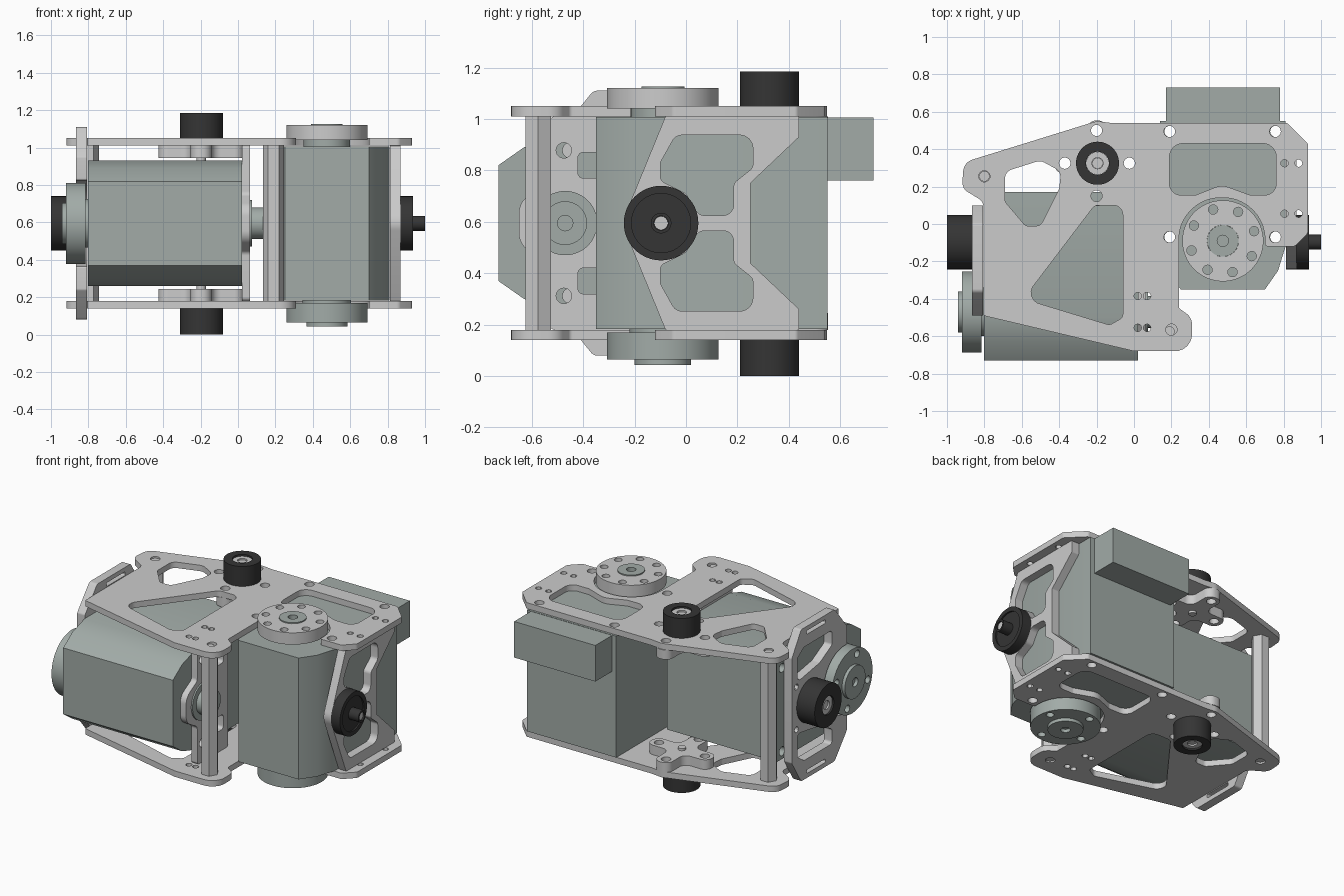
import bpy
from math import sin, cos, tan, pi
from mathutils import Vector, Matrix

if "Cube" in bpy.data.objects:
    bpy.data.objects.remove(bpy.data.objects["Cube"])

ZC = 0.595                                       # mid height of the frame
UP = Matrix.Identity(4)                          # local z -> world z
SIDE = Matrix(((0, 0, 1, 0), (1, 0, 0, 0), (0, 1, 0, 0), (0, 0, 0, 1)))  # (u,v,w) -> (y,z,x)


def material(name, rgb):
    m = bpy.data.materials.new(name)
    m.diffuse_color = (*rgb, 1)
    m.use_nodes = True
    m.node_tree.nodes["Principled BSDF"].inputs["Base Color"].default_value = m.diffuse_color
    return m


CASE = material("case_grey_green", (0.36, 0.41, 0.39))
BLACK = material("black_rubber", (0.035, 0.035, 0.035))


def rounded(points, default=0.02, steps=6):
    """Polygon with a true arc at every corner; points are (x, y[, radius])."""
    out, n = [], len(points)
    for i, q in enumerate(points):
        r = q[2] if len(q) > 2 else default
        p = Vector(q[:2])
        a = (Vector(points[i - 1][:2]) - p).normalized()
        b = (Vector(points[(i + 1) % n][:2]) - p).normalized()
        half = a.angle(b) / 2
        if r == 0 or half > 1.54:
            out.append(p)
            continue
        c = p + (a + b).normalized() * r / sin(half)
        s, e = p + a * r / tan(half) - c, p + b * r / tan(half) - c
        k = 2 * steps if r > 0.1 else steps
        out += [c + s.lerp(e, j / k).normalized() * r for j in range(k + 1)]
    return out


def circle(x, y, r, n=24):
    return [Vector((x + r * cos(2 * pi * i / n), y + r * sin(2 * pi * i / n))) for i in range(n)]


def slab(name, loops, z0, z1, mat=None, frame=UP):
    """Extrude the first loop between z0 and z1; the other loops become holes."""
    cu = bpy.data.curves.new(name, 'CURVE')
    cu.dimensions, cu.fill_mode, cu.extrude = '2D', 'BOTH', (z1 - z0) / 2
    for loop in loops:
        sp = cu.splines.new('POLY')
        sp.points.add(len(loop) - 1)
        for pt, v in zip(sp.points, loop):
            pt.co = (v[0], v[1], 0, 1)
        sp.use_cyclic_u = True
    tmp = bpy.data.objects.new(name + "_curve", cu)
    bpy.context.collection.objects.link(tmp)
    mesh = bpy.data.meshes.new_from_object(tmp.evaluated_get(bpy.context.evaluated_depsgraph_get()))
    bpy.data.objects.remove(tmp)
    mesh.transform(frame @ Matrix.Translation((0, 0, (z0 + z1) / 2)))
    mesh.materials.clear()
    if mat:
        mesh.materials.append(mat)
    ob = bpy.data.objects.new(name, mesh)
    bpy.context.collection.objects.link(ob)
    bpy.ops.object.select_all(action='DESELECT')
    ob.select_set(True)
    bpy.context.view_layer.objects.active = ob
    bpy.ops.object.shade_smooth_by_angle()
    return ob


def disc(name, x, y, r, z0, z1, mat=None, frame=UP, hole=0, n=48):
    loops = [circle(x, y, r, n)] + ([circle(x, y, hole)] if hole else [])
    return slab(name, loops, z0, z1, mat, frame)


def flip(points):
    """Mirror a (y, z) profile about the mid height."""
    return [(p[0], 2 * ZC - p[1], *p[2:]) for p in reversed(points)]


# Top and bottom frame plates with windows and screw holes
outline = rounded([
    (0.24, -0.45, 0.02), (0.31, -0.50, 0.07), (0.31, -0.68, 0.09), (0.0, -0.68, 0.03),
    (-0.805, -0.49, 0.01), (-0.805, 0.12, 0.05), (-0.92, 0.19, 0.06), (-0.91, 0.33, 0.07),
    (-0.2, 0.55, 0.08), (-0.12, 0.54, 0), (0.82, 0.54), (0.93, 0.43), (0.93, -0.05, 0.03),
    (0.86, -0.12, 0.03), (0.70, -0.12, 0.015), (0.70, 0.14, 0.222), (0.24, 0.14, 0.222)])
windows = [
    rounded([(-0.06, 0.1, 0.05), (-0.21, 0.1, 0.04), (-0.59, -0.40, 0.06), (-0.13, -0.54, 0.04),
             (-0.06, -0.50, 0.03)]),
    rounded([(-0.69, 0.28, 0.05), (-0.50, 0.34, 0.06), (-0.39, 0.28, 0.05), (-0.40, 0.19, 0.04),
             (-0.50, -0.01, 0.04), (-0.58, -0.01, 0.03), (-0.69, 0.12, 0.04)]),
    rounded([(0.19, 0.43, 0.07), (0.76, 0.43, 0.07), (0.76, 0.155, 0.06), (0.62, 0.155, 0.03),
             (0.47, 0.21, 0.1), (0.33, 0.155, 0.03), (0.19, 0.155, 0.06)])]
screws = [circle(x, y, 0.03) for x, y in (
    (-0.8, 0.255), (0.2, -0.565), (0.19, 0.495), (0.755, 0.495), (0.19, -0.07), (0.755, -0.07),
    (-0.37, 0.325), (-0.2, 0.5), (-0.025, 0.325), (-0.2, 0.15))]
tabs = [circle(x, y, 0.02, 12) for x, y in (
    (0.02, -0.385), (0.02, -0.555), (0.07, -0.385), (0.07, -0.555), (0.88, 0.325), (0.88, 0.055),
    (0.805, 0.325), (0.805, 0.055))]
for name, z in (("top", 1.01), ("bottom", 0.14)):
    slab(name + "_plate", [outline] + windows + screws + tabs, z, z + 0.04)

# Hex standoffs between the plates
for name, x, y in (("front", 0.19, -0.575), ("rear", -0.8, 0.255)):
    slab(name + "_standoff", [circle(x, y, 0.057, 6)], 0.18, 1.01)
    disc(name + "_standoff_screw", x, y, 0.028, 0.15, 1.04, n=16)

# Geared motors: faceted case, output side at +z local, idler at -z local
half = [(0.225, -0.26), (0.295, -0.16), (0.335, -0.03), (0.335, 0.64)]
case = [Vector(p) for p in half] + [Vector((-x, y)) for x, y in reversed(half)]
mounts = [circle(sx * 0.283, y, 0.03) for sx in (-1, 1) for y in (0.02, 0.585)]
ring = [circle(0.175 * cos(k * pi / 4 + 0.3), 0.175 * sin(k * pi / 4 + 0.3), 0.025, 16) for k in range(8)]
vertical = Matrix.Translation((0.475, -0.09, ZC))
sideways = Matrix(((0, 0, 1, -0.39), (0, 1, 0, -0.47), (-1, 0, 0, ZC), (0, 0, 0, 1)))
for name, f in (("right_motor", vertical), ("left_motor", sideways)):
    slab(name + "_case", [case] + mounts, -0.412, 0.412, CASE, f)
    slab(name + "_idler", [circle(0, 0, 0.217, 64)] + ring[::2], -0.53, -0.425, CASE, f)
    disc(name + "_idler_neck", 0, 0, 0.13, -0.43, -0.40, CASE, f)
    disc(name + "_idler_cap", 0, 0, 0.11, -0.552, -0.525, CASE, f, hole=0.03)
disc("right_motor_neck", 0, 0, 0.125, 0.41, 0.46, CASE, vertical)
slab("right_motor_horn", [circle(0, 0, 0.217, 64)] + ring + [circle(0, 0, 0.085)], 0.445, 0.525, None, vertical)
disc("right_motor_hub", 0, 0, 0.084, 0.445, 0.532, CASE, vertical, hole=0.03)
slab("right_motor_connector", [rounded([(-0.305, 0.64, 0), (0.305, 0.64, 0), (0.305, 0.82, 0), (-0.305, 0.82, 0)])],
     0.165, 0.41, CASE, vertical)
disc("left_motor_boss", 0, 0, 0.125, 0.41, 0.465, CASE, sideways)
disc("left_motor_shaft", 0, 0, 0.085, 0.46, 0.53, CASE, sideways, hole=0.03)

# Middle bracket carrying the left motor output
win = [(-0.42, 0.77), (-0.25, 0.77), (-0.25, 0.87), (-0.42, 0.87)]
slab("middle_bracket", [
    rounded([(-0.53, 0.18), (-0.2, 0.18), (-0.2, 1.01), (-0.53, 1.01), (-0.53, 0.75, 0.03), (-0.65, 0.68, 0.08),
             (-0.65, 0.51, 0.08), (-0.53, 0.44, 0.03)]),
    rounded(win), rounded(flip(win)), circle(-0.475, 0.878, 0.03), circle(-0.475, 0.312, 0.03)],
    0.022, 0.065, None, SIDE)

# Right bracket with two windows
win = [(-0.10, 0.76, 0.03), (0.0, 0.71, 0.04), (0.05, 0.625, 0.04), (0.185, 0.625, 0.04), (0.185, 0.75, 0.03),
       (0.26, 0.81, 0.03), (0.26, 0.937, 0.05), (-0.04, 0.937, 0.04), (-0.10, 0.83, 0.03)]
edge = [(0.25, 0.75, 0.01), (0.44, 0.93, 0.01), (0.44, 1.01, 0.005), (-0.08, 1.01, 0.005)]
slab("right_bracket", [rounded(edge + [(-0.25, ZC, 0.1)] + flip(edge)), rounded(win), rounded(flip(win))],
     0.813, 0.868, None, SIDE)

# Left bracket, notched around the motor idler
win = [(-0.33, 0.88), (-0.2, 0.81, 0.03), (0.04, 0.77, 0.03), (0.04, 0.93), (-0.03, 0.98), (-0.33, 0.98)]
slot = [(-0.26, 1.055, 0.008), (-0.06, 1.055, 0.008), (-0.06, 1.08, 0.008), (-0.26, 1.08, 0.008)]
edge = [(0.1, 0.95), (0.0, 1.11), (-0.36, 1.11, 0.03), (-0.49, 0.95), (-0.49, 0.825, 0.01), (-0.24, 0.825, 0.225)]
slab("left_bracket", [rounded(edge + flip(edge))] + [rounded(p) for p in (win, flip(win), slot, flip(slot))]
     + [circle(0.05, z, 0.02, 12) for z in (0.45, 0.74)], -0.865, -0.806, None, SIDE)


# Bumper rollers: black tyre with a bolt sunk in the middle
def roller(name, x, y, r, z0, z1, frame, outward):
    disc(name, x, y, r, z0, z1, BLACK, frame, hole=0.062, n=64)
    a, b = (z0, z1 - 0.012) if outward > 0 else (z0 + 0.012, z1)
    disc(name + "_washer", x, y, 0.061, a, b, None, frame, hole=0.03)
    disc(name + "_bolt", x, y, 0.029, a + 0.01, b - 0.01, None, frame, n=16)


roller("top_roller", -0.195, 0.325, 0.115, 1.05, 1.185, UP, 1)
roller("bottom_roller", -0.195, 0.325, 0.115, 0.0, 0.14, UP, -1)
roller("left_roller", -0.097, ZC, 0.145, -1.0, -0.865, SIDE, -1)

# Right roller: thin stepped wheel with a stub shaft
disc("right_roller", -0.097, ZC, 0.145, 0.868, 0.925, BLACK, SIDE, n=64)
slab("right_roller_rim", [circle(-0.097, ZC, 0.145, 64), circle(-0.097, ZC, 0.115, 64)], 0.92, 0.935, BLACK, SIDE)
disc("right_stub_shaft", -0.097, ZC, 0.04, 0.92, 1.0, BLACK, SIDE, hole=0.028)
disc("right_stub_bolt", -0.097, ZC, 0.027, 0.92, 0.99, None, SIDE, n=16)

# Four-armed bosses under each vertical roller
arms = []
for k in range(4):
    c, s = cos(k * pi / 2), sin(k * pi / 2)
    for u, v, r in ((0.228, -0.056, 0.05), (0.228, 0.056, 0.05), (0.056, 0.056, 0.05)):
        arms.append((-0.197 + u * c - v * s, 0.325 + u * s + v * c, r))
for name, z0, z1, p0, p1 in (("top", 0.945, 1.01, 0.93, 1.06), ("bottom", 0.18, 0.245, 0.13, 0.26)):
    slab(name + "_boss", [rounded(arms)] + screws[6:], z0, z1)
    disc(name + "_boss_pin", -0.197, 0.325, 0.025, p0, p1, n=16)
